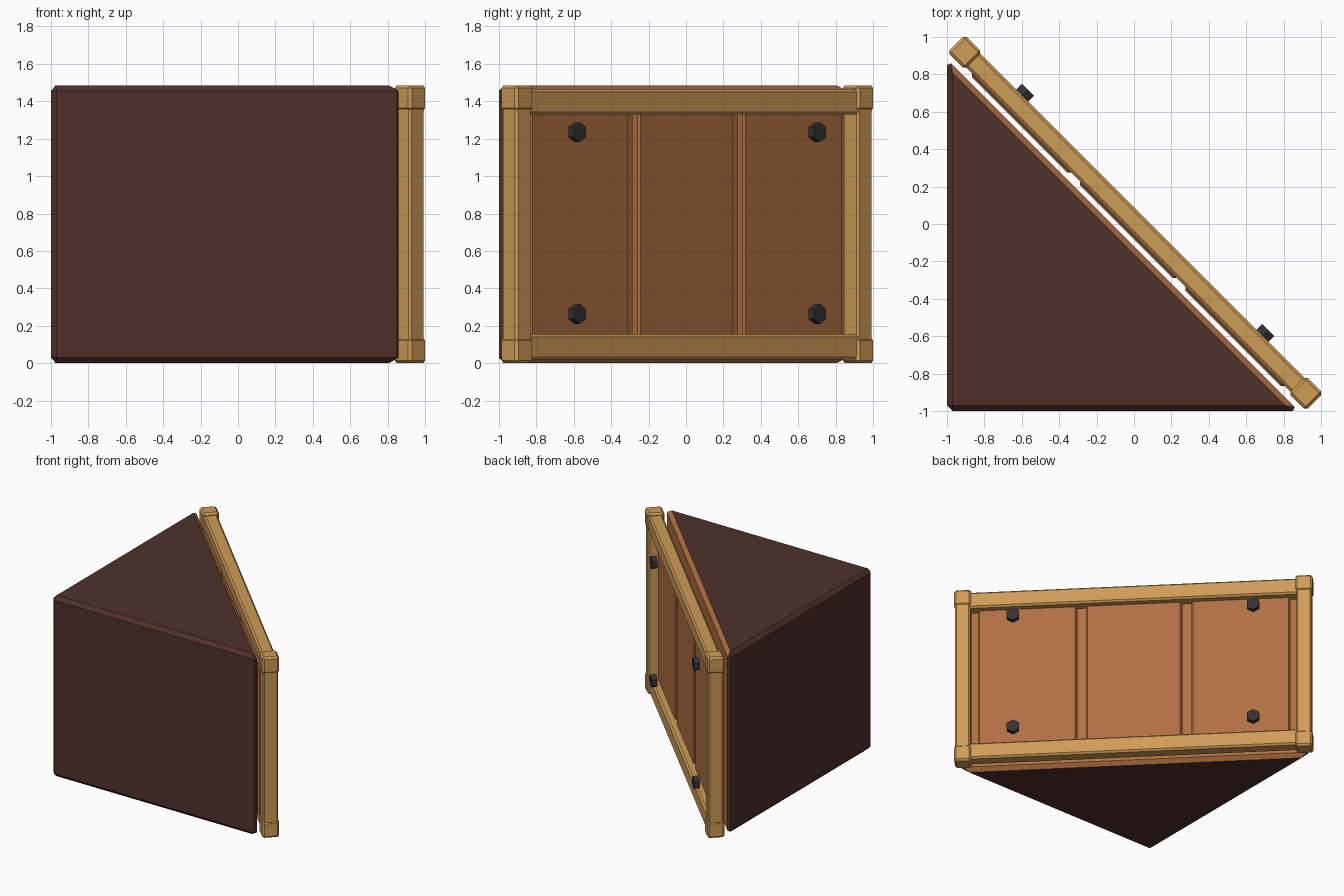
import bpy, bmesh, math
from mathutils import Matrix, Vector

if "Cube" in bpy.data.objects:
    bpy.data.objects.remove(bpy.data.objects["Cube"])

H = 1.485                                   # overall height
DIAG = Matrix.Rotation(-math.pi / 4, 4, 'Z')  # local x runs along the door, local y faces outward
OUT = Vector((1, 1, 0)).normalized()


def srgb(hexcode):
    vals = [int(hexcode[i:i + 2], 16) / 255 for i in (0, 2, 4)]
    return [v / 12.92 if v <= 0.04045 else ((v + 0.055) / 1.055) ** 2.4 for v in vals] + [1]


def material(name, hexcode):
    m = bpy.data.materials.new(name)
    m.diffuse_color = srgb(hexcode)
    m.use_nodes = True
    m.node_tree.nodes["Principled BSDF"].inputs["Base Color"].default_value = m.diffuse_color
    return m


DARK = material("dark brown", "50302A")
GOLD = material("golden wood", "D09C58")
BROWN = material("reddish wood", "B07042")
BLACK = material("black iron", "363233")


def finish(bm, name, mats, bevel=0.0):
    if bevel:
        bmesh.ops.bevel(bm, geom=bm.edges[:], offset=bevel, offset_type='OFFSET',
                        segments=1, affect='EDGES', clamp_overlap=True)
    bmesh.ops.recalc_face_normals(bm, faces=bm.faces[:])
    bm.normal_update()
    if len(mats) > 1:                       # faces toward the door get the second colour
        for f in bm.faces:
            f.material_index = 1 if f.normal.dot(OUT) > 0.5 else 0
    me = bpy.data.meshes.new(name)
    bm.to_mesh(me)
    bm.free()
    for m in mats:
        me.materials.append(m)
    ob = bpy.data.objects.new(name, me)
    bpy.context.collection.objects.link(ob)
    return ob


def box(name, u, v, z, mat, bevel):
    """Bevelled box given by ranges along the door, outward, and up."""
    bm = bmesh.new()
    bmesh.ops.create_cube(bm, size=1)
    for p in bm.verts:
        c = [(r[0] + r[1]) / 2 + p.co[i] * (r[1] - r[0]) for i, r in enumerate((u, v, z))]
        p.co = DIAG @ Vector(c)
    return finish(bm, name, [mat], bevel)


# triangular corner body
bm = bmesh.new()
tri = [(-1, -1), (0.88, -1), (-1, 0.88)]
lo = [bm.verts.new((x, y, 0)) for x, y in tri]
hi = [bm.verts.new((x, y, H)) for x, y in tri]
bm.faces.new(lo[::-1])
bm.faces.new(hi)
for i in range(3):
    j = (i + 1) % 3
    bm.faces.new((lo[i], lo[j], hi[j], hi[i]))
finish(bm, "corner_body", [DARK, BROWN], 0.03)

# door frame: posts with corner blocks
for s, side in ((-1, "left"), (1, "right")):
    def span(a, b):
        return sorted((s * a, s * b))
    box(f"{side}_post", span(1.232, 1.348), (-0.048, 0.068), (0.06, H - 0.06), GOLD, 0.012)
    box(f"{side}_lower_block", span(1.225, 1.355), (-0.055, 0.075), (0, 0.135), GOLD, 0.015)
    box(f"{side}_upper_block", span(1.225, 1.355), (-0.055, 0.075), (H - 0.135, H), GOLD, 0.015)

# door frame: rails
for name, z in (("lower_rail", (0.02, 0.155)), ("upper_rail", (H - 0.155, H - 0.02))):
    box(name, (-1.25, 1.25), (-0.042, 0.063), z, GOLD, 0.014)

# three door boards
for i, u in enumerate(((-1.18, -0.433), (-0.362, 0.362), (0.433, 1.18))):
    box(f"door_board_{i + 1}", u, (-0.057, 0.006), (0.11, H - 0.11), BROWN, 0.012)

# four bolt heads
for u in (-0.908, 0.908):
    for z in (0.263, 1.235):
        bm = bmesh.new()
        bmesh.ops.create_cone(bm, cap_ends=True, segments=6, radius1=0.053, radius2=0.053, depth=0.042)
        M = DIAG @ Matrix.Translation((u, 0.085, z)) @ Matrix.Rotation(-math.pi / 2, 4, 'X')
        bmesh.ops.transform(bm, matrix=M, verts=bm.verts[:])
        finish(bm, f"bolt_{'left' if u < 0 else 'right'}_{'low' if z < 1 else 'high'}", [BLACK])
